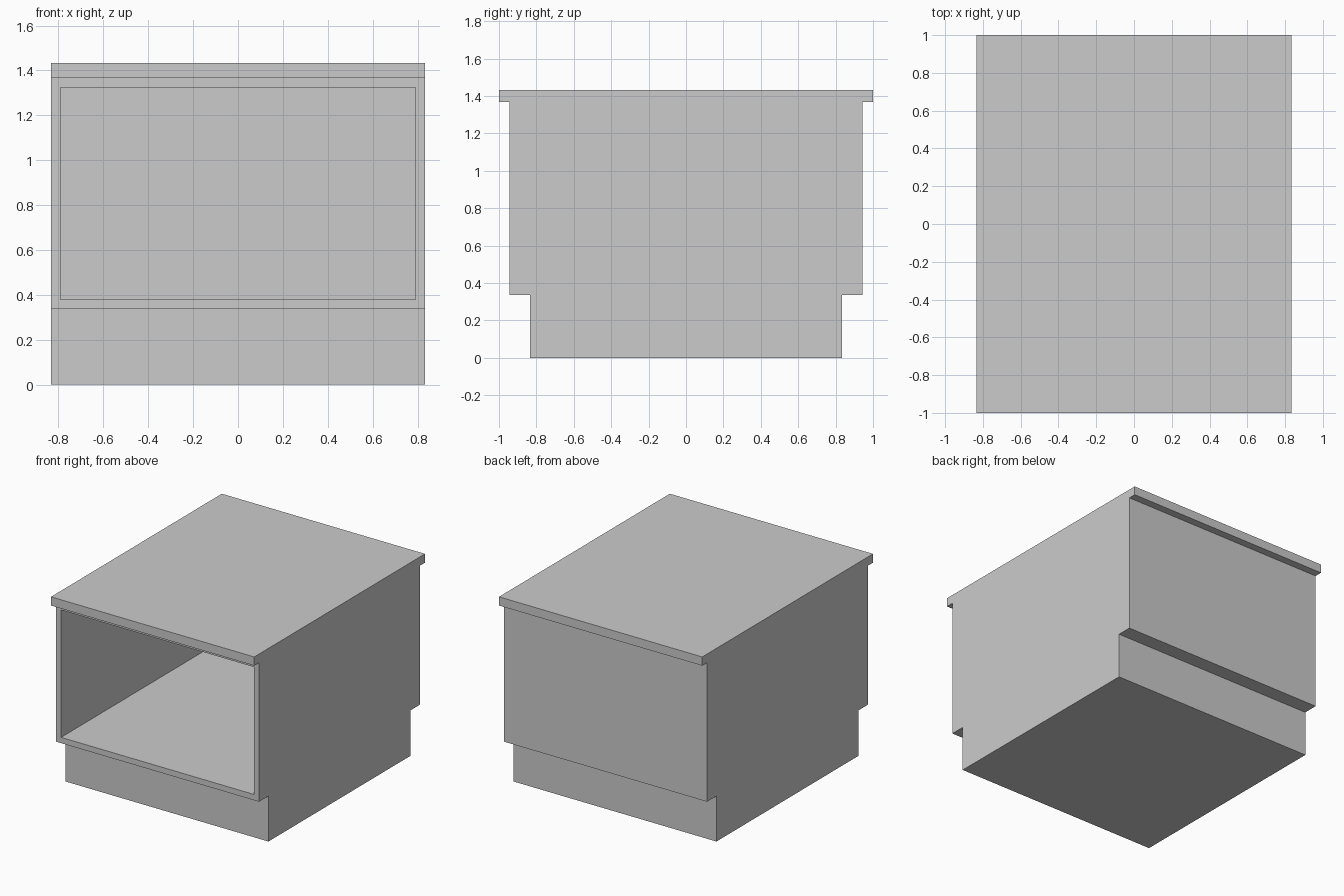
import bpy, bmesh
from mathutils import Vector

if "Cube" in bpy.data.objects:
    bpy.data.objects.remove(bpy.data.objects["Cube"])

HALF_W = 0.833   # half width in x
WALL = 0.043     # wall thickness around the opening
DEPTH = 1.843    # opening depth, leaves a thin back wall

# Half side profile (y, z): recessed plinth, body, overhanging top
half = [(0.833, 0.0), (0.833, 0.337), (0.943, 0.337),
        (0.943, 1.367), (1.0, 1.367), (1.0, 1.432)]
profile = half + [(-y, z) for y, z in reversed(half)]

# Extrude the profile across the width
bm = bmesh.new()
side = bm.faces.new([bm.verts.new((-HALF_W, y, z)) for y, z in profile])
ext = bmesh.ops.extrude_face_region(bm, geom=[side], use_keep_orig=True)
moved = [v for v in ext["geom"] if isinstance(v, bmesh.types.BMVert)]
bmesh.ops.translate(bm, verts=moved, vec=(2 * HALF_W, 0, 0))
bmesh.ops.recalc_face_normals(bm, faces=bm.faces)

# Open compartment: inset the front of the body and push it inward
front = next(f for f in bm.faces if f.normal.y < -0.9
             and (f.calc_center_median() - Vector((0, -0.943, 0.852))).length < 0.02)
bmesh.ops.inset_region(bm, faces=[front], thickness=WALL, use_even_offset=True)
pushed = bmesh.ops.extrude_discrete_faces(bm, faces=[front])["faces"][0]
bmesh.ops.translate(bm, verts=pushed.verts, vec=(0, DEPTH, 0))
bmesh.ops.recalc_face_normals(bm, faces=bm.faces)

mesh = bpy.data.meshes.new("cabinet")
bm.to_mesh(mesh)
bm.free()
bpy.context.collection.objects.link(bpy.data.objects.new("cabinet", mesh))
